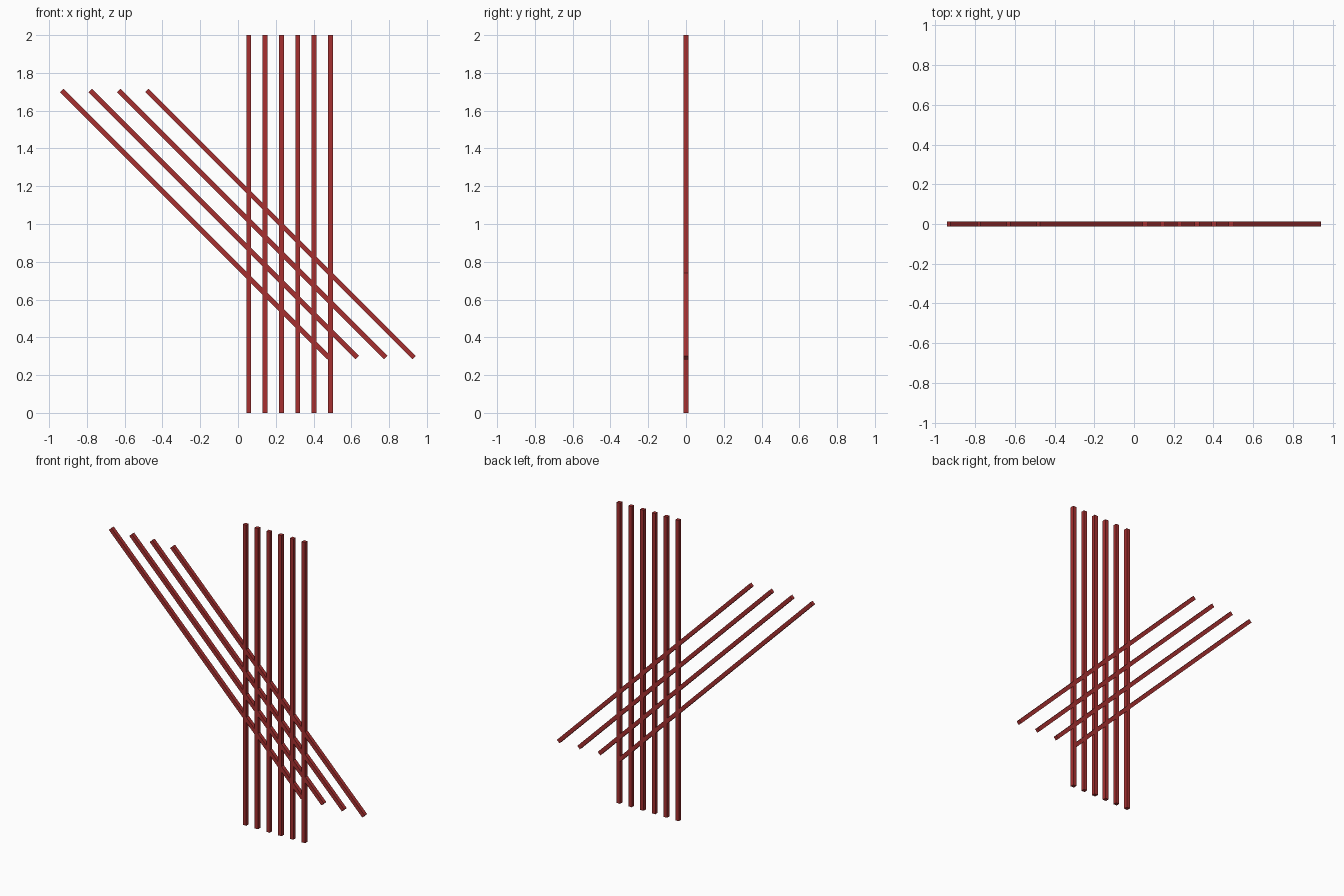
import bpy
from math import radians

if "Cube" in bpy.data.objects:
    bpy.data.objects.remove(bpy.data.objects["Cube"])

WIDTH, LENGTH = 0.0255, 2.0

mat = bpy.data.materials.new("dark_red")
mat.diffuse_color = (0.38, 0.03, 0.03, 1)
mat.use_nodes = True
mat.node_tree.nodes["Principled BSDF"].inputs["Base Color"].default_value = mat.diffuse_color


def bar(name, x, tilt=0):
    bpy.ops.mesh.primitive_cube_add(size=1, location=(x, 0, 1),
                                    rotation=(0, radians(tilt), 0))
    ob = bpy.context.object
    ob.name = name
    ob.scale = (WIDTH, WIDTH, LENGTH)
    bpy.ops.object.transform_apply(location=False, rotation=False, scale=True)
    ob.data.materials.append(mat)


# upright square bars, right of centre
for i in range(6):
    bar(f"upright_bar_{i + 1}", 0.0567 + 0.0866 * i)

# diagonal square bars leaning to the left at 45 degrees
for i in range(4):
    bar(f"diagonal_bar_{i + 1}", -0.2255 + 0.1503 * i, -45)
